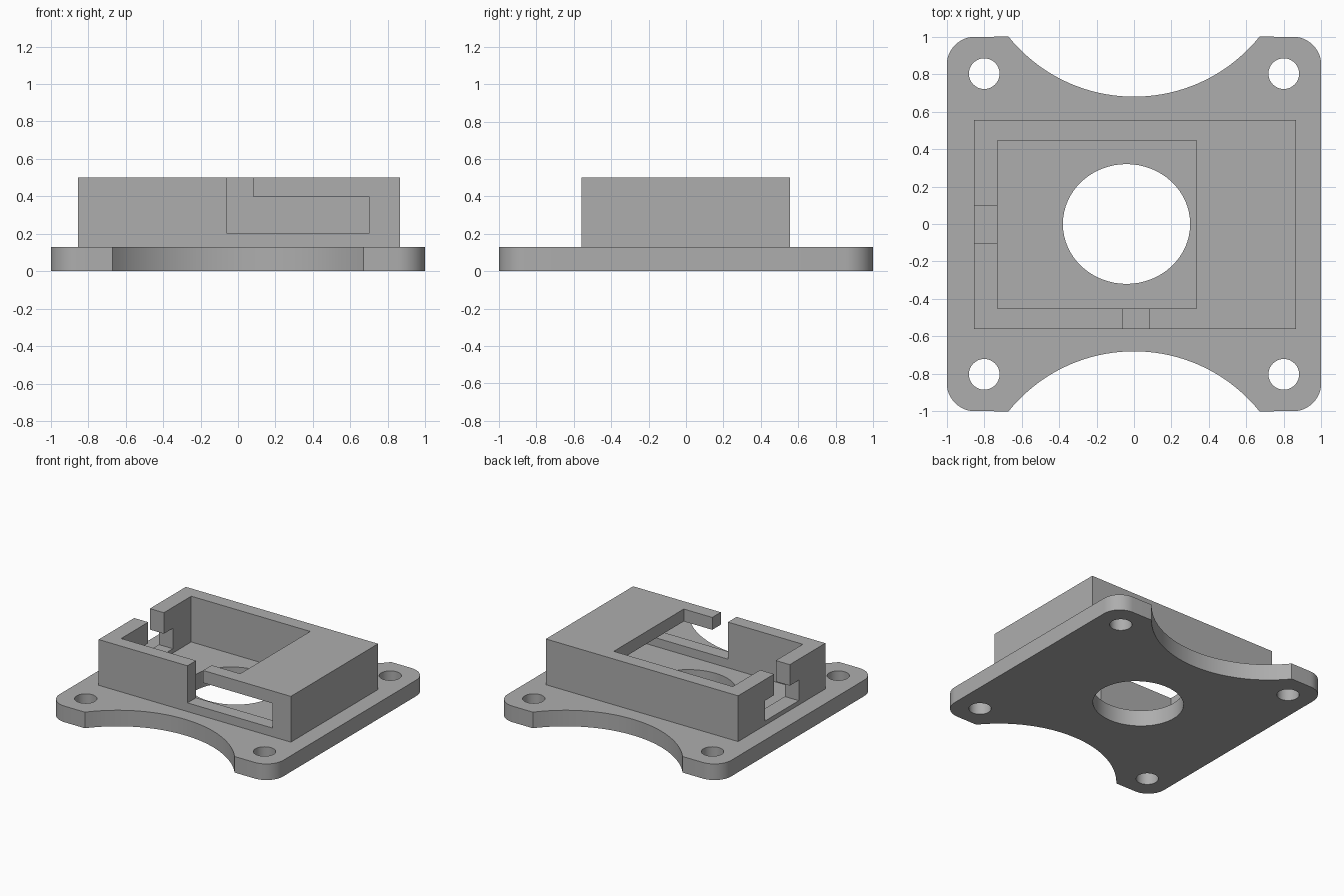
import bpy, bmesh
from math import sin, cos, pi, asin

old = bpy.data.objects.get("Cube")
if old:
    bpy.data.objects.remove(old, do_unlink=True)

grey = bpy.data.materials.new("plain_grey")
grey.use_nodes = True
colour = (0.42, 0.42, 0.42, 1)
grey.diffuse_color = colour
grey.node_tree.nodes["Principled BSDF"].inputs["Base Color"].default_value = colour


def prism(name, outline, z0, z1):
    """Extrude a closed counter-clockwise outline from z0 to z1."""
    bm = bmesh.new()
    face = bm.faces.new([bm.verts.new((x, y, z0)) for x, y in outline])
    top = bmesh.ops.extrude_face_region(bm, geom=[face])["geom"]
    verts = [v for v in top if isinstance(v, bmesh.types.BMVert)]
    bmesh.ops.translate(bm, verts=verts, vec=(0, 0, z1 - z0))
    bmesh.ops.recalc_face_normals(bm, faces=bm.faces)
    mesh = bpy.data.meshes.new(name)
    bm.to_mesh(mesh)
    bm.free()
    mesh.materials.append(grey)
    ob = bpy.data.objects.new(name, mesh)
    bpy.context.collection.objects.link(ob)
    return ob


def block(name, x0, x1, y0, y1, z0, z1):
    return prism(name, [(x0, y0), (x1, y0), (x1, y1), (x0, y1)], z0, z1)


def arc(cx, cy, rx, ry, start, end, steps):
    angles = [start + (end - start) * i / steps for i in range(steps + 1)]
    return [(cx + rx * cos(a), cy + ry * sin(a)) for a in angles]


def tube(name, cx, cy, rx, ry, steps):
    return prism(name, arc(cx, cy, rx, ry, 0, 2 * pi, steps)[:-1], -0.1, 0.3)


def combine(body, tool, operation="DIFFERENCE"):
    mod = body.modifiers.new(tool.name, "BOOLEAN")
    mod.operation = operation
    mod.solver = "EXACT"
    mod.object = tool
    bpy.context.view_layer.objects.active = body
    bpy.ops.object.modifier_apply(modifier=mod.name)
    bpy.data.objects.remove(tool, do_unlink=True)


# Base plate: rounded corners and a scooped arc in the front and back edges
PLATE_TOP, TOP = 0.13, 0.5
R, SCOOP, SCOOP_Y = 0.15, 0.861, 1.541
half = asin(0.67 / SCOOP)
back = arc(1 - R, 1 - R, R, R, 0, pi / 2, 12)
back += arc(0, SCOOP_Y, SCOOP, SCOOP, -pi / 2 + half, -pi / 2 - half, 40)
back += arc(R - 1, 1 - R, R, R, pi / 2, pi, 12)
mount = prism("sensor_mount", back + [(-x, -y) for x, y in back], 0, PLATE_TOP)

# Housing on the plate
combine(mount, block("housing", -0.855, 0.865, -0.56, 0.555, 0.06, TOP), "UNION")

# Hollow interior, then the open part of the roof
combine(mount, block("cavity", -0.73, 0.745, -0.45, 0.445, PLATE_TOP, 0.4))
combine(mount, block("roof_opening", -0.73, 0.335, -0.45, 0.445, 0.3, 0.6))

# Front window with its notch up to the rim
combine(mount, block("front_window", -0.06, 0.7, -0.7, -0.4, 0.2, 0.4))
combine(mount, block("front_notch", -0.06, 0.08, -0.7, -0.4, 0.3, 0.6))

# Side T-shaped window
combine(mount, block("side_window", -1, -0.7, -0.22, 0.21, 0.165, 0.33))
combine(mount, block("side_notch", -1, -0.7, -0.105, 0.095, 0.25, 0.6))

# Central oval hole and four screw holes
combine(mount, tube("centre_hole", -0.04, 0, 0.34, 0.32, 64))
for sx in (-1, 1):
    for sy in (-1, 1):
        combine(mount, tube("screw_hole", 0.8 * sx, 0.803 * sy, 0.082, 0.082, 32))

# Smooth curved walls, keep the corners sharp
bpy.ops.object.select_all(action="DESELECT")
mount.select_set(True)
bpy.context.view_layer.objects.active = mount
bpy.ops.object.shade_smooth_by_angle(angle=pi / 6)
